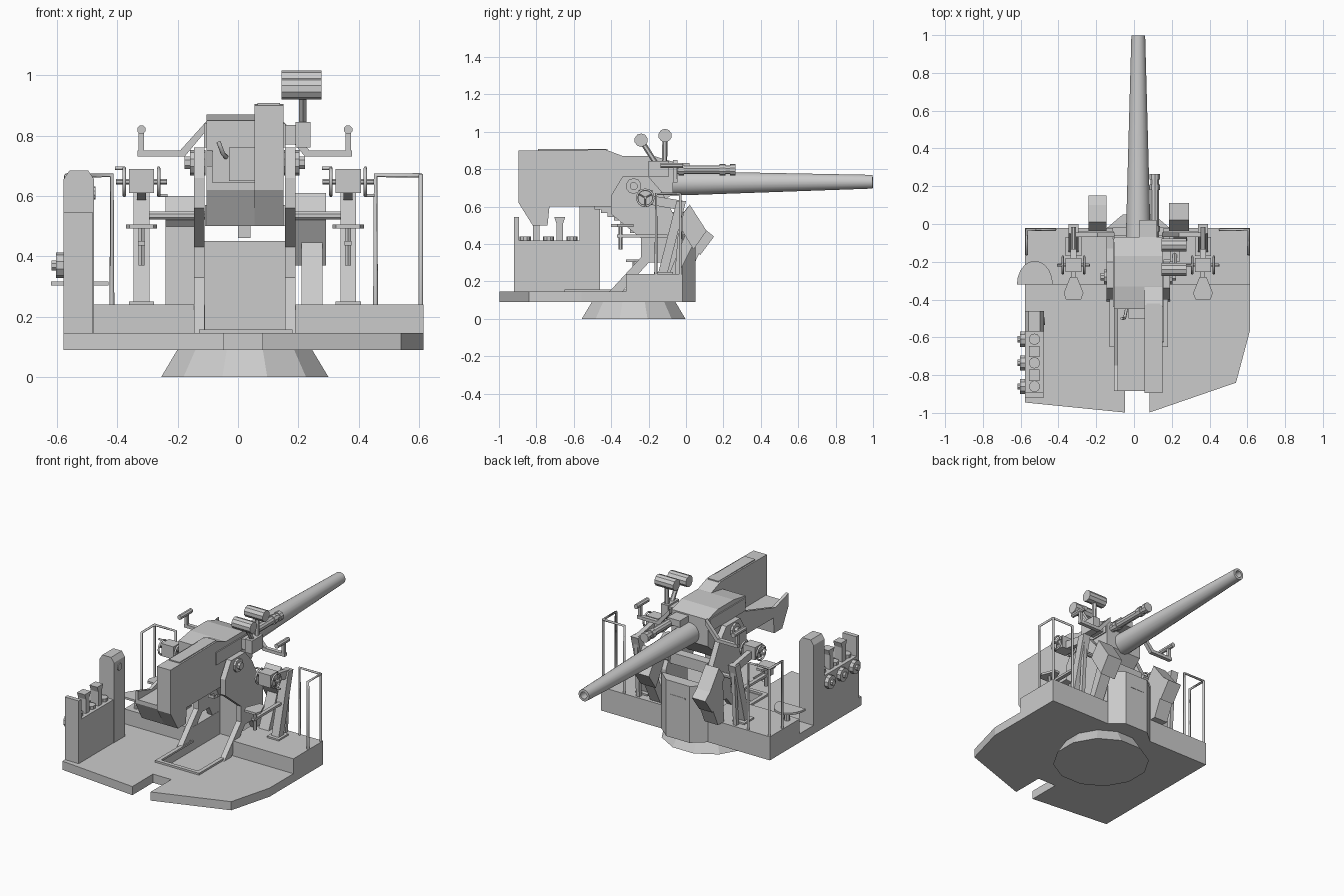
import bpy, bmesh, math
from mathutils import Vector

if "Cube" in bpy.data.objects:
    bpy.data.objects.remove(bpy.data.objects["Cube"])

CX = 0.0225  # gun centre line


def finish(name, bm, smooth=False):
    bmesh.ops.recalc_face_normals(bm, faces=bm.faces[:])
    me = bpy.data.meshes.new(name)
    bm.to_mesh(me)
    bm.free()
    ob = bpy.data.objects.new(name, me)
    bpy.context.collection.objects.link(ob)
    if smooth:
        bpy.ops.object.select_all(action='DESELECT')
        ob.select_set(True)
        bpy.context.view_layer.objects.active = ob
        bpy.ops.object.shade_smooth_by_angle(angle=math.radians(40))
    return ob


def prism(name, pts, axis, a, b):
    """Extrude a 2D profile along an axis: x uses (y,z), y uses (x,z), z uses (x,y)."""
    put = {'x': lambda p, t: (t, p[0], p[1]), 'y': lambda p, t: (p[0], t, p[1]),
           'z': lambda p, t: (p[0], p[1], t)}[axis]
    bm = bmesh.new()
    lo = [bm.verts.new(put(p, a)) for p in pts]
    hi = [bm.verts.new(put(p, b)) for p in pts]
    bm.faces.new(lo)
    bm.faces.new(hi)
    for i in range(len(pts)):
        j = (i + 1) % len(pts)
        bm.faces.new((lo[i], lo[j], hi[j], hi[i]))
    return finish(name, bm)


def box(name, x, y, z):
    return prism(name, [(x[0], y[0]), (x[1], y[0]), (x[1], y[1]), (x[0], y[1])], 'z', *z)


def rod(name, path, n=8, smooth=False):
    """Lathe-like tube through (point, radius) stations along the first-last direction."""
    d = (Vector(path[-1][0]) - Vector(path[0][0]))
    if d.length < 1e-6:
        d = Vector(path[1][0]) - Vector(path[0][0])
    q = d.to_track_quat('Z', 'Y')
    bm = bmesh.new()
    rings = []
    for p, r in path:
        rings.append([bm.verts.new(Vector(p) + q @ Vector((r * math.cos(t), r * math.sin(t), 0)))
                      for t in (2 * math.pi * (k + .5) / n for k in range(n))])
    for A, B in zip(rings, rings[1:]):
        for k in range(n):
            bm.faces.new((A[k], A[(k + 1) % n], B[(k + 1) % n], B[k]))
    bm.faces.new(rings[0])
    bm.faces.new(rings[-1])
    return finish(name, bm, smooth)


def cyl(name, p, q, r, n=8):
    return rod(name, [(p, r), (q, r)], n)


def pipe(name, pts, r):
    cu = bpy.data.curves.new(name, 'CURVE')
    cu.dimensions = '3D'
    cu.bevel_depth, cu.bevel_resolution, cu.use_fill_caps = r, 1, True
    s = cu.splines.new('POLY')
    s.points.add(len(pts) - 1)
    for c, p in zip(s.points, pts):
        c.co = (*p, 1)
    ob = bpy.data.objects.new(name, cu)
    bpy.context.collection.objects.link(ob)


def cut(ob, cutter):
    m = ob.modifiers.new('cut', 'BOOLEAN')
    m.operation, m.object, m.solver = 'DIFFERENCE', cutter, 'EXACT'
    bpy.context.view_layer.objects.active = ob
    bpy.ops.object.modifier_apply(modifier=m.name)


# Pedestal and platform with loading slot and gun pit
rod('pedestal', [((CX, -.28, 0), .287), ((CX, -.28, .092), .23)], 12)
floor = prism('platform_floor', [(-.578, -.02), (-.578, -.945), (-.047, -.998), (-.047, -.79), (.082, -.79),
              (.082, -.998), (.54, -.84), (.615, -.56), (.615, -.02)], 'z', .09, .145)
step = box('platform_step', (-.578, .615), (-.32, -.02), (.145, .24))
pit = box('pit_cutter', (-.11, .155), (-.62, -.022), (.0925, .6))
cut(floor, pit)
cut(step, pit)
bpy.data.objects.remove(pit)
prism('front_housing', [(-.145, -.022), (-.06, .05), (.105, .05), (.19, -.022)], 'z', .09, .45)
box('front_housing_slot', (-.03, .075), (.05, .052), (.355, .365))
for x in (-.13, .155):
    box('pit_rim_side', (x, x + .025), (-.65, -.3), (.145, .157))
box('pit_rim_rear', (-.105, .155), (-.65, -.625), (.145, .157))

# Carriage cheeks and trunnions
cheek = [(-.41, .145), (-.24, .33), (-.24, .43), (-.4, .56), (-.4, .66), (-.34, .76), (-.2, .76),
         (-.13, .68), (-.02, .47), (-.02, .145), (-.05, .145), (-.13, .3), (-.2, .3), (-.34, .145)]
for s in (-1, 1):
    prism('carriage_cheek', cheek, 'x', CX + s * .134, CX + s * .168)
    cyl('trunnion_hub', (CX + s * .13, -.28, .71), (CX + s * .182, -.28, .71), .042, 10)
    cyl('trunnion_cap', (CX + s * .18, -.28, .71), (CX + s * .2, -.28, .71), .022, 8)
box('carriage_cross_beam', (-.11, .155), (-.12, -.06), (.5, .57))

# Breech housing, elevating arc and loader
prism('breech_housing', [(-.45, .6), (-.45, .85), (-.33, .87), (-.17, .87), (-.07, .84), (-.07, .67), (-.15, .6),
      (-.24, .52), (-.34, .52), (-.38, .6)], 'x', -.105, .15)
box('breech_side_flange', (-.112, .157), (-.44, -.08), (.76, .84))
for i in range(5):
    box('elevating_arc_tooth', (-.06, .1), (-.49 + i * .035, -.44 + i * .035), (.585 - i * .02, .61))
box('elevating_pinion', (0, .042), (-.3, -.25), (.46, .53))
prism('loader_box', [(-.895, .9), (-.43, .905), (-.31, .86), (-.31, .6), (-.73, .6), (-.74, .5), (-.82, .5),
      (-.895, .62)], 'x', .055, .15)
box('loader_cover', (.065, .14), (-.79, -.42), (.9, .908))
prism('tray_wall', [(-.885, .7), (-.885, .62), (-.82, .5), (-.74, .5), (-.73, .6), (-.35, .6), (-.32, .76),
      (-.42, .76), (-.75, .66)], 'x', -.105, -.085)
prism('tray_floor', [(-.885, .645), (-.885, .62), (-.82, .5), (-.74, .5), (-.73, .6), (-.4, .6), (-.4, .645)],
      'x', -.085, .055)
box('breech_block', (-.03, .055), (-.5, -.45), (.65, .76))
pipe('breech_lever', [(-.04, -.45, .73), (-.05, -.5, .74), (-.065, -.5, .78)], .008)

# Barrel with open bore, and recoil cylinder above it
rod('barrel', [((CX, -.08, .725), .066), ((CX, .02, .725), .064), ((CX, .998, .733), .037),
               ((CX, .999, .733), .022), ((CX, .85, .733), .022)], 20, True)
cyl('recoil_cylinder', (.11, -.1, .797), (.11, .26, .797), .024, 10)
for y in (-.04, .18, .235):
    cyl('recoil_collar', (.11, y, .797), (.11, y + .03, .797), .03, 10)
box('recoil_bracket', (.03, .12), (-.12, .02), (.79, .832))

# Twin overhead drums on stems
box('drum_bracket', (.19, .24), (-.2, -.09), (.76, .845))
box('drum_bracket_arm', (.14, .195), (-.19, -.1), (.77, .835))
for y, z, foot in ((-.24, .955, -.16), (-.112, .98, -.115)):
    cyl('overhead_drum', (.145, y, z), (.277, y, z), .036, 10)
    cyl('drum_stem', (.215, foot, .83), (.215, y, z), .014, 6)

# Stations for the two layers: sight, post, gearbox, wheels and seat
for s in (-1, 1):
    x = CX + s * .3425
    f = lambda t: CX + s * t
    prism('sight_arm', [(f(.125), .85), (f(.125), .82), (f(.2), .73), (f(.355), .73), (f(.355), .75),
          (f(.215), .75)], 'y', -.07, -.045)
    box('sight_post', (x - .009, x + .009), (-.07, -.05), (.745, .82))
    cyl('sight_scope', (x, -.135, .82), (x, -.015, .82), .015, 8)
    prism('station_post', [(-.15, .24), (-.1, .24), (.0, .63), (-.05, .63)], 'x', x - .026, x + .026)
    prism('station_strut', [(-.06, .24), (-.035, .24), (-.01, .62), (-.03, .62)], 'x', x - .012, x + .012)
    box('post_foot', (x - .042, x + .042), (-.17, -.07), (.24, .25))
    box('gearbox', (x - .042, x + .042), (-.255, -.18), (.61, .69))
    prism('gearbox_arm', [(-.19, .61), (-.19, .66), (-.01, .63), (-.02, .58)], 'x', x - .015, x + .015)
    cyl('wheel_axle', (x - .085, -.218, .647), (x + .085, -.218, .647), .009, 6)
    for k in (-1, 1):
        wx = x + k * .057
        pipe('hand_wheel', [(wx, -.218 + .045 * math.cos(t * math.pi / 6), .647 + .045 * math.sin(t * math.pi / 6))
                            for t in range(13)], .006)
        for a in (.5, 2.6, 4.7):
            pipe('wheel_spoke', [(wx, -.218, .647), (wx, -.218 + .045 * math.cos(a), .647 + .045 * math.sin(a))], .004)
        pipe('wheel_handle', [(wx, -.218, .647 - k * .045), (wx + k * .03, -.218, .647 - k * .045)], .006)
    prism('layer_seat', [(x - .018, -.28), (x + .018, -.28), (x + .052, -.365), (x + .04, -.4), (x - .04, -.4),
          (x - .052, -.365)], 'z', .492, .506)
    cyl('seat_stem', (x, -.35, .37), (x, -.35, .495), .011, 6)
    box('seat_arm', (x - .012, x + .012), (-.37, -.1), (.435, .45))
    cyl('drive_shaft', (f(.13), -.05, .535), (f(.34), -.05, .535), .015, 8)

# Tilted drive boxes in front of the carriage
prism('left_drive_box', [(-.05, .52), (.01, .6), (.1, .48), (.15, .44), (.075, .34), (.03, .43)], 'x', -.24, -.145)
prism('left_drive_support', [(-.04, .24), (.02, .24), (.075, .36), (.03, .5), (-.03, .52)], 'x', -.24, -.145)
prism('right_drive_box', [(-.05, .52), (.02, .61), (.11, .47), (.04, .37)], 'x', .185, .292)
prism('right_drive_leg', [(-.09, .24), (-.04, .24), (.05, .42), (.0, .46)], 'x', .21, .28)

# Corner railings
for s, xo in ((-1, -.568), (1, .606)):
    xi = xo - s * .15
    pipe('corner_rail', [(xi, -.03, .24), (xi, -.03, .668), (xo, -.03, .668), (xo, -.16, .668), (xo, -.16, .24)], .008)
    pipe('corner_rail_post', [(xo, -.03, .24), (xo, -.03, .668)], .008)

# Stool
prism('stool_seat', [(-.525 + .095 * math.cos(a), -.32 + .125 * math.sin(a))
                     for a in (math.pi * k / 10 for k in range(11))], 'z', .303, .316)
cyl('stool_stem', (-.525, -.27, .24), (-.525, -.27, .305), .018, 8)

# Shell rack, fuze drums and round-topped cabinet
box('shell_rack', (-.578, -.48), (-.92, -.56), (.145, .42))
prism('cabinet', [(-.578, .145), (-.477, .145), (-.477, .655), (-.497, .685), (-.558, .685), (-.578, .655)],
      'y', -.57, -.46)
cyl('cabinet_dial', (-.478, -.515, .61), (-.472, -.515, .61), .022, 10)
box('rack_end_post', (-.578, -.48), (-.92, -.893), (.42, .545))
for y in (-.61, -.735, -.86):
    cyl('shell_socket', (-.527, y, .42), (-.527, y, .44), .03, 10)
    cyl('fuze_drum', (-.603, y, .37), (-.57, y, .37), .042, 10)
    cyl('fuze_hub', (-.618, y, .37), (-.6, y, .37), .018, 8)
for y in (-.8, -.675):
    prism('rack_divider', [(y - .018, .42), (y + .018, .42), (y + .018, .51), (y + .03, .545), (y - .03, .545),
          (y - .018, .51)], 'x', -.555, -.5)
